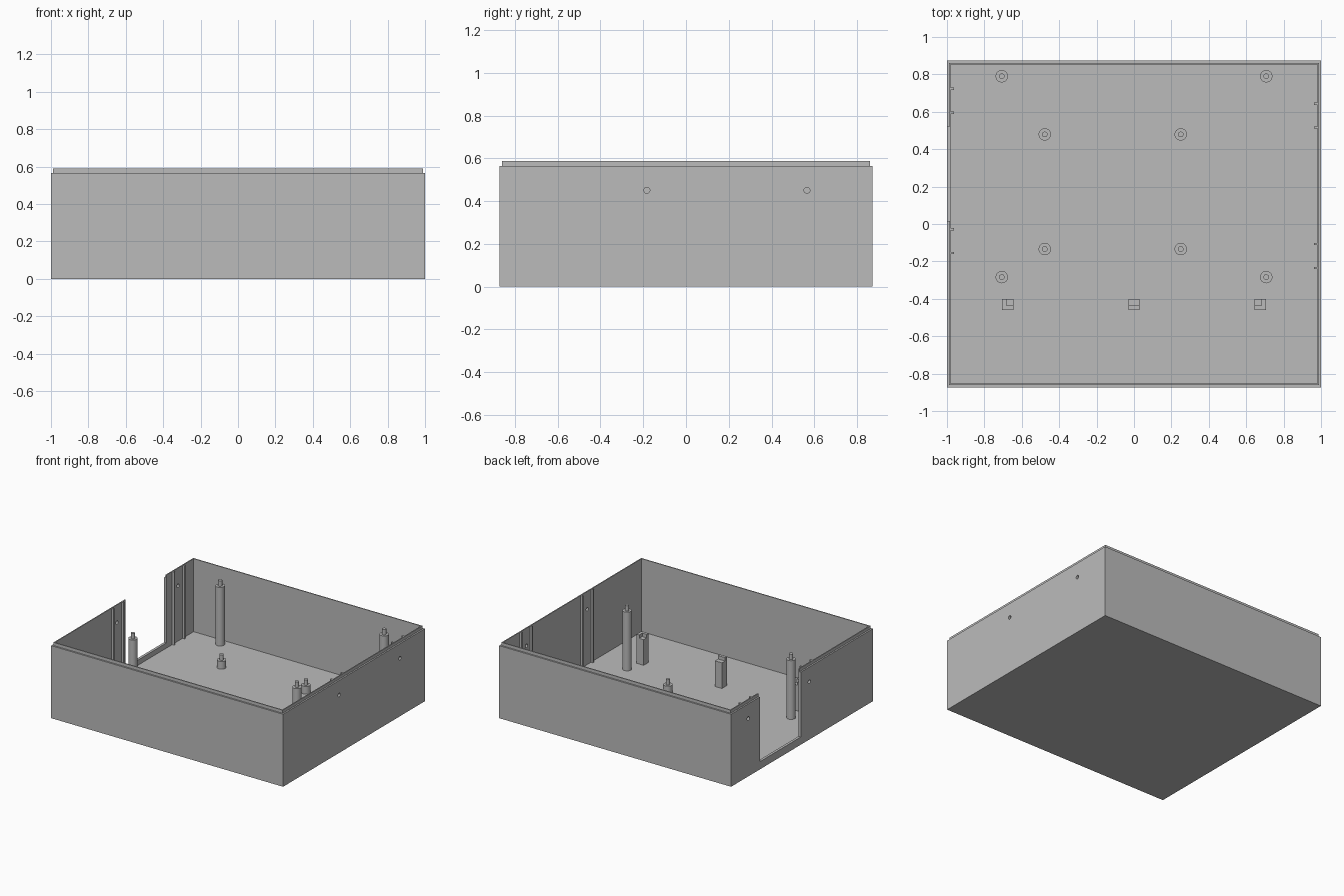
import bpy, bmesh, math
from mathutils import Vector

cube = bpy.data.objects.get("Cube")
if cube:
    bpy.data.objects.remove(cube, do_unlink=True)

grey = bpy.data.materials.new("plain grey")
grey.use_nodes = True
grey.diffuse_color = (0.5, 0.5, 0.5, 1)
grey.node_tree.nodes["Principled BSDF"].inputs["Base Color"].default_value = (0.5, 0.5, 0.5, 1)

HALF_X, HALF_Y = 1.0, 0.873
WALL, FLOOR = 0.02, 0.02
RIM, LIP = 0.565, 0.589


def loft(name, loops):
    """Skin a stack of point loops and cap both ends."""
    bm = bmesh.new()
    rings = [[bm.verts.new(p) for p in loop] for loop in loops]
    count = len(rings[0])
    for low, high in zip(rings, rings[1:]):
        for i in range(count):
            j = (i + 1) % count
            bm.faces.new((low[i], low[j], high[j], high[i]))
    bm.faces.new(rings[0][::-1])
    bm.faces.new(rings[-1])
    bmesh.ops.recalc_face_normals(bm, faces=bm.faces)
    mesh = bpy.data.meshes.new(name)
    bm.to_mesh(mesh)
    bm.free()
    mesh.materials.append(grey)
    obj = bpy.data.objects.new(name, mesh)
    bpy.context.collection.objects.link(obj)
    return obj


def rect(x0, x1, y0, y1, z):
    return [(x0, y0, z), (x1, y0, z), (x1, y1, z), (x0, y1, z)]


def box(name, x0, x1, y0, y1, z0, z1):
    return loft(name, [rect(x0, x1, y0, y1, z) for z in (z0, z1)])


def circle(radius, z, sides=32):
    turn = math.tau / sides
    return [(radius * math.cos(i * turn), radius * math.sin(i * turn), z) for i in range(sides)]


def smooth(obj):
    bpy.ops.object.select_all(action="DESELECT")
    obj.select_set(True)
    bpy.context.view_layer.objects.active = obj
    bpy.ops.object.shade_smooth_by_angle(angle=math.radians(35))


# Open tray with a stepped rim: (inset, height) from the base up and back down inside
section = [(0, 0), (0, RIM), (0.012, RIM), (0.012, LIP), (WALL, LIP), (WALL, FLOOR)]
tray = loft("tray", [rect(d - HALF_X, HALF_X - d, d - HALF_Y, HALF_Y - d, z) for d, z in section])

# Side opening and screw holes
cutters = [box("opening_cutter", -1.1, -0.95, 0.015, 0.52, 0.06, 0.8)]
for side, y in ((1, -0.183), (1, 0.566), (-1, -0.09), (-1, 0.662)):
    hole = loft("hole_cutter", [circle(0.014, z, 24) for z in (-0.05, 0.05)])
    hole.rotation_euler.y = math.pi / 2
    hole.location = (side * 0.99, y, 0.451)
    cutters.append(hole)
for cutter in cutters:
    cutter.hide_render = True
    cut = tray.modifiers.new("cut", "BOOLEAN")
    cut.operation = "DIFFERENCE"
    cut.solver = "EXACT"
    cut.object = cutter
bpy.context.view_layer.update()
result = bpy.data.meshes.new_from_object(tray.evaluated_get(bpy.context.evaluated_depsgraph_get()))
tray.modifiers.clear()
tray.data = result
for cutter in cutters:
    bpy.data.objects.remove(cutter, do_unlink=True)

# Vertical guide ribs in pairs on the side walls
for side, label, places in ((-1, "right", (0.723, 0.595, -0.028, -0.155)),
                            (1, "left", (0.643, 0.516, -0.107, -0.235))):
    for y in places:
        x0, x1 = sorted((side * 0.962, side * 0.984))
        box(label + "_guide_rib", x0, x1, y - 0.006, y + 0.006, FLOOR - 0.005, LIP)


# Round standoffs with a locating pin on top
def standoff(name, x, y, height):
    profile = [(0.033, FLOOR - 0.005), (0.033, height), (0.015, height), (0.015, height + 0.042)]
    obj = loft(name, [circle(r, z) for r, z in profile])
    obj.location = (x, y, 0)
    smooth(obj)


for y in (0.79, -0.284):
    for x in (-0.707, 0.707):
        standoff("tall_standoff", x, y, 0.477)
for y in (0.479, -0.134):
    for x in (-0.477, 0.25):
        standoff("short_standoff", x, y, 0.08)

# Square support posts with a raised stop around a low ledge
LEDGE, STOP = 0.22, 0.247
for x, side in ((-0.675, -1), (0, 0), (0.675, 1)):
    box("support_post", x - 0.03, x + 0.03, -0.46, -0.4, FLOOR - 0.005, LEDGE)
    if side:
        outer, middle, inner = x + side * 0.03, x + side * 0.008, x - side * 0.03
        outline = [(inner, -0.46), (outer, -0.46), (outer, -0.4),
                   (middle, -0.4), (middle, -0.437), (inner, -0.437)]
        loft("corner_stop", [[(px, py, z) for px, py in outline] for z in (LEDGE, STOP)])
    else:
        box("middle_stop", -0.03, 0.03, -0.46, -0.437, LEDGE, STOP)
